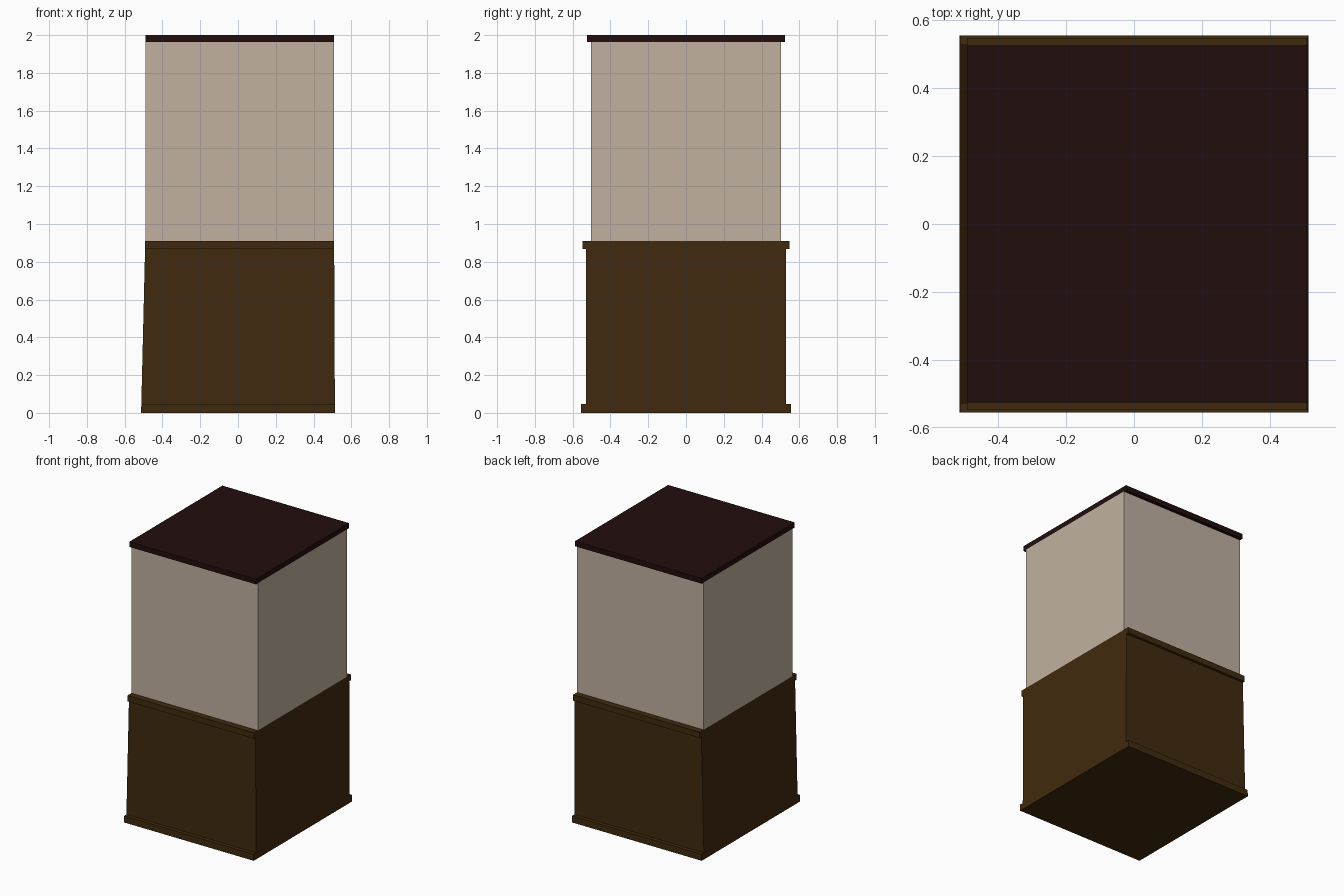
import bpy, bmesh

if "Cube" in bpy.data.objects:
    bpy.data.objects.remove(bpy.data.objects["Cube"])


def material(name, rgb):
    m = bpy.data.materials.new(name)
    m.diffuse_color = (*rgb, 1.0)
    m.use_nodes = True
    m.node_tree.nodes["Principled BSDF"].inputs["Base Color"].default_value = m.diffuse_color
    return m


wood = material("dark brown", (0.051, 0.023, 0.0044))
plaster = material("warm beige", (0.533, 0.440, 0.350))
tile = material("deep maroon", (0.016, 0.004, 0.004))


def x_profile(name, half, left, right, mat):
    """Mirror a (y, z) half profile in y and stretch it between the
    sides left(z) and right(z)."""
    loop = half + [(-y, z) for y, z in reversed(half)]
    bm = bmesh.new()
    a = [bm.verts.new((left(z), y, z)) for y, z in loop]
    b = [bm.verts.new((right(z), y, z)) for y, z in loop]
    bm.faces.new(a)
    bm.faces.new(b)
    n = len(loop)
    for i in range(n):
        j = (i + 1) % n
        bm.faces.new((a[i], a[j], b[j], b[i]))
    bmesh.ops.recalc_face_normals(bm, faces=bm.faces[:])
    me = bpy.data.meshes.new(name)
    bm.to_mesh(me)
    bm.free()
    me.materials.append(mat)
    ob = bpy.data.objects.new(name, me)
    bpy.context.collection.objects.link(ob)
    return ob


TOP = 0.91
XL, XR = -0.491, 0.509

# Lower storey: plinth and cornice on front and back, slightly battered sides
x_profile("base",
          [(0.555, 0.0), (0.555, 0.047), (0.529, 0.047),
           (0.529, 0.868), (0.547, 0.868), (0.547, TOP)],
          lambda z: -0.513 + (XL + 0.513) * z / TOP,
          lambda z: 0.513 + (XR - 0.513) * z / TOP, wood)

# Upper storey walls
x_profile("upper_walls", [(0.502, TOP), (0.502, 1.963)],
          lambda z: XL, lambda z: XR, plaster)

# Flat roof slab overhanging front and back
x_profile("roof_slab", [(0.525, 1.963), (0.525, 2.0)],
          lambda z: XL, lambda z: XR, tile)
